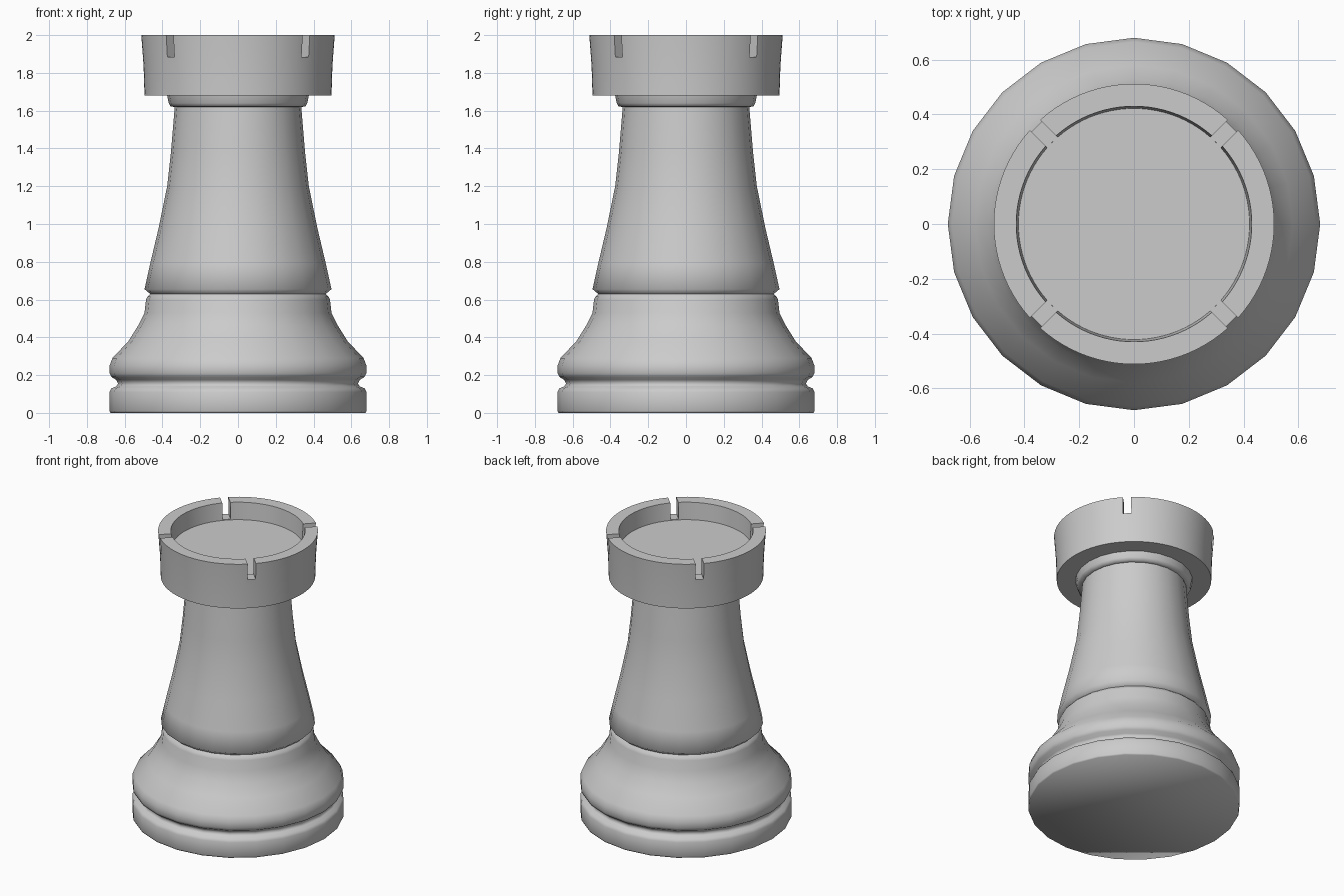
import bpy, bmesh, math
from mathutils import Matrix

if "Cube" in bpy.data.objects:
    bpy.data.objects.remove(bpy.data.objects["Cube"])

GREY = (0.6, 0.6, 0.6, 1)
mat = bpy.data.materials.new("light_grey")
mat.use_nodes = True
mat.diffuse_color = GREY
mat.node_tree.nodes["Principled BSDF"].inputs["Base Color"].default_value = GREY


def add_object(name, bm):
    mesh = bpy.data.meshes.new(name)
    bm.to_mesh(mesh)
    bm.free()
    mesh.materials.append(mat)
    obj = bpy.data.objects.new(name, mesh)
    bpy.context.collection.objects.link(obj)
    return obj


def activate(obj):
    bpy.ops.object.select_all(action="DESELECT")
    obj.select_set(True)
    bpy.context.view_layer.objects.active = obj


def lathe(name, profile, sides):
    """Closed solid of revolution from (radius, height) points, bottom to top."""
    bm = bmesh.new()
    rings = []
    for r, z in profile:
        angles = [math.tau * i / sides for i in range(sides)]
        rings.append([bm.verts.new((r * math.cos(a), r * math.sin(a), z)) for a in angles])
    for low, high in zip(rings, rings[1:]):
        for i in range(sides):
            j = (i + 1) % sides
            bm.faces.new((low[i], low[j], high[j], high[i]))
    bm.faces.new(rings[0][::-1])
    bm.faces.new(rings[-1])
    return add_object(name, bm)


def smooth(obj, degrees):
    activate(obj)
    bpy.ops.object.shade_smooth_by_angle(angle=math.radians(degrees))


# Turned base, waist and neck
body = lathe("body", [
    (0.675, 0), (0.68, 0.01), (0.68, 0.11), (0.67, 0.13), (0.645, 0.14), (0.635, 0.155),
    (0.645, 0.175), (0.67, 0.19), (0.68, 0.21), (0.68, 0.25), (0.665, 0.29), (0.58, 0.38),
    (0.53, 0.46), (0.495, 0.53), (0.487, 0.6), (0.48, 0.615), (0.465, 0.63), (0.495, 0.655),
    (0.465, 0.79), (0.42, 0.98), (0.375, 1.2), (0.355, 1.38), (0.335, 1.62), (0.357, 1.622),
    (0.367, 1.64), (0.375, 1.68)], 24)
smooth(body, 65)

# Crown with a shallow recess in its top
crown = lathe("crown", [
    (0.495, 1.68), (0.5, 1.84), (0.512, 2), (0.43, 2), (0.422, 1.88)], 96)

# Two crossed bars cut the four diagonal slots
for turn in (45, 135):
    bm = bmesh.new()
    bmesh.ops.create_cube(bm, size=1)
    bmesh.ops.scale(bm, vec=(1.4, 0.053, 0.2), verts=bm.verts)
    bmesh.ops.transform(bm, verts=bm.verts, matrix=Matrix.Translation((0, 0, 1.985))
                        @ Matrix.Rotation(math.radians(turn), 4, "Z"))
    cutter = add_object("slot_cutter", bm)
    cutter.hide_render = True
    cut = crown.modifiers.new("slot", "BOOLEAN")
    cut.operation = "DIFFERENCE"
    cut.solver = "EXACT"
    cut.object = cutter
    activate(crown)
    bpy.ops.object.modifier_apply(modifier=cut.name)
    bpy.data.objects.remove(cutter)
smooth(crown, 30)
